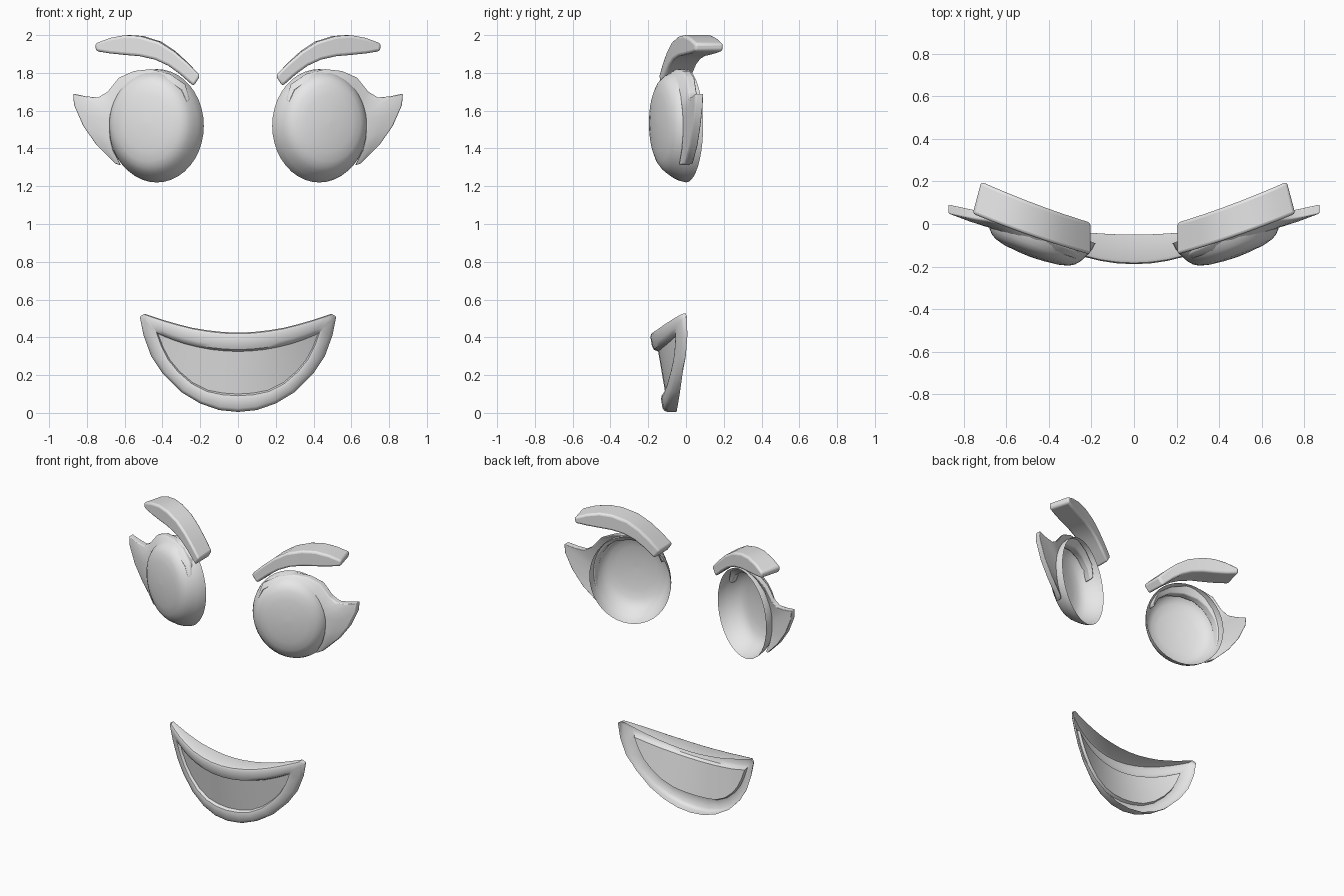
import bpy, bmesh, math

if "Cube" in bpy.data.objects:
    bpy.data.objects.remove(bpy.data.objects["Cube"])

grey = bpy.data.materials.new("soft_grey")
grey.diffuse_color = (0.8, 0.8, 0.8, 1)
grey.use_nodes = True
grey.node_tree.nodes["Principled BSDF"].inputs["Base Color"].default_value = grey.diffuse_color

TURN = math.radians(20)           # eyes turn outward
SN, CS = math.sin(TURN), math.cos(TURN)
EYE_X, EYE_Z = 0.43, 1.52


def make(name, rows, closed=False, caps=False, extra=(), bevel=0):
    """Join rows of points with quads; closed wraps each row."""
    bm = bmesh.new()
    vs = [[bm.verts.new(p) for p in r] for r in rows]
    n = len(rows[0])
    for a, b in zip(vs, vs[1:]):
        for i in range(n if closed else n - 1):
            j = (i + 1) % n
            bm.faces.new((a[i], a[j], b[j], b[i]))
    if caps:
        bm.faces.new(vs[0])
        bm.faces.new(vs[-1])
    for r, idx in extra:
        bm.faces.new([vs[r][i] for i in idx])
    bmesh.ops.recalc_face_normals(bm, faces=bm.faces)
    me = bpy.data.meshes.new(name)
    bm.to_mesh(me)
    bm.free()
    ob = bpy.data.objects.new(name, me)
    bpy.context.collection.objects.link(ob)
    me.materials.append(grey)
    if bevel:
        m = ob.modifiers.new("round", 'BEVEL')
        m.width, m.segments, m.limit_method = bevel, 3, 'ANGLE'
        m.angle_limit = math.radians(40)
    return ob


def on_eye(x, z, d):
    """Point at front position x, z and height d above the eye's rim plane."""
    u = (x - EYE_X - d * SN) / CS
    return (x, u * SN - d * CS, z)


# eye dome profile: radius factor, height above rim
DOME = [(1, 0), (0.985, 0.03), (0.95, 0.058), (0.90, 0.085), (0.85, 0.108),
        (0.78, 0.128), (0.68, 0.143), (0.5, 0.155), (0.25, 0.162), (0.02, 0.165)]
# eyelid with lash: inner x, z, outer x, z, front height of outer edge
LID = [(.27, 1.64, .255, 1.66, .075), (.30, 1.71, .28, 1.74, .07),
       (.37, 1.76, .36, 1.795, .065), (.46, 1.775, .46, 1.82, .06),
       (.55, 1.755, .55, 1.81, .06), (.61, 1.71, .63, 1.775, .065),
       (.65, 1.65, .69, 1.70, .075), (.665, 1.62, .74, 1.67, .085),
       (.675, 1.58, .80, 1.675, .095), (.68, 1.55, .873, 1.69, .105),
       (.68, 1.50, .868, 1.63, .105), (.675, 1.45, .82, 1.52, .10),
       (.66, 1.39, .75, 1.42, .09), (.62, 1.31, .65, 1.32, .08)]
# brow: top x, z, bottom x, z
BROW = [(.20, 1.785, .235, 1.73), (.27, 1.855, .31, 1.795), (.34, 1.915, .37, 1.838),
        (.42, 1.965, .44, 1.87), (.52, 1.995, .52, 1.888), (.60, 2.0, .60, 1.895),
        (.68, 1.985, .68, 1.903), (.76, 1.955, .755, 1.915)]


def brow_y(x):
    t = x - 0.2
    return -0.145 + 0.28 * t + 0.12 * t * t


for side, s in (("right", 1), ("left", -1)):
    flip = lambda rows: [[(s * x, y, z) for x, y, z in r] for r in rows]

    # open-backed eye dome
    rows = []
    for f, d in DOME:
        ring = []
        for i in range(40):
            a = math.tau * i / 40
            x = EYE_X + 0.265 * f * math.cos(a) * CS + d * SN
            ring.append(on_eye(x, EYE_Z + 0.1 * d + 0.30 * f * math.sin(a), d))
        rows.append(ring)
    make(side + "_eye", flip(rows), closed=True, extra=[(-1, range(40))])

    # eyelid plate ending in a pointed lash
    rows = []
    for xi, zi, xo, zo, d in LID:
        xm, zm = (xi + xo) / 2, (zi + zo) / 2
        rows.append([on_eye(xi, zi, 0.102), on_eye(xm, zm, (0.107 + d) / 2),
                     on_eye(xo, zo, d), on_eye(xo, zo, d - 0.04),
                     on_eye(xi, zi, 0.055)])
    make(side + "_eyelid", flip(rows), closed=True, caps=True, bevel=0.006)

    # arched brow
    rows = []
    for xt, zt, xb, zb in BROW:
        sh = 0.04 * (xt - 0.2) / 0.56
        yt, yb = brow_y(xt), brow_y(xb)
        rows.append([(xt, yt, zt), (xb, yb, zb),
                     (xb - sh, yb + 0.15, zb), (xt - sh, yt + 0.15, zt)])
    make(side + "_brow", flip(rows), closed=True, caps=True, bevel=0.014)

# mouth outlines, centre to corner
OUT_LOW = [(0, .005), (.1, .015), (.2, .05), (.3, .11), (.4, .21), (.46, .3), (.5, .41), (.52, .51)]
OUT_TOP = [(0, .425), (.08, .428), (.16, .437), (.24, .45), (.32, .47), (.39, .49), (.45, .51), (.495, .525)]
IN_LOW = [(0, .1), (.08, .105), (.16, .12), (.24, .16), (.31, .22), (.36, .28), (.395, .345), (.42, .41)]
IN_TOP = [(0, .325), (.07, .328), (.14, .335), (.21, .348), (.28, .365), (.34, .385), (.39, .405), (.425, .42)]


def loop(low, top):
    full = lambda h: [(-x, z) for x, z in h[:0:-1]] + h
    return full(low) + full(top)[::-1]


def lip_y(x, z):
    return -0.12 - 0.17 * z + 0.7 * x * x


outer, inner = loop(OUT_LOW, OUT_TOP), loop(IN_LOW, IN_TOP)
rows = [[(x, -0.05 + 0.2 * x * x, z) for x, z in outer]]
# lip cross-section: blend toward the opening, setback
for f, back in ((0, .022), (.06, .008), (.2, 0), (.7, 0), (.9, .006), (1, .028)):
    ring = []
    for (xo, zo), (xi, zi) in zip(outer, inner):
        x, z = xo + (xi - xo) * f, zo + (zi - zo) * f
        ring.append((x, lip_y(x, z) + back, z))
    rows.append(ring)
n = len(outer)
# recessed panel strips between lower and upper lip
panel = [(-1, (i, i + 1, n - 2 - i, n - 1 - i)) for i in range(n // 2 - 1)]
make("mouth", rows, closed=True, extra=panel)

bpy.ops.object.select_all(action='SELECT')
bpy.context.view_layer.objects.active = bpy.context.selected_objects[0]
bpy.ops.object.shade_smooth_by_angle(angle=math.radians(40))
